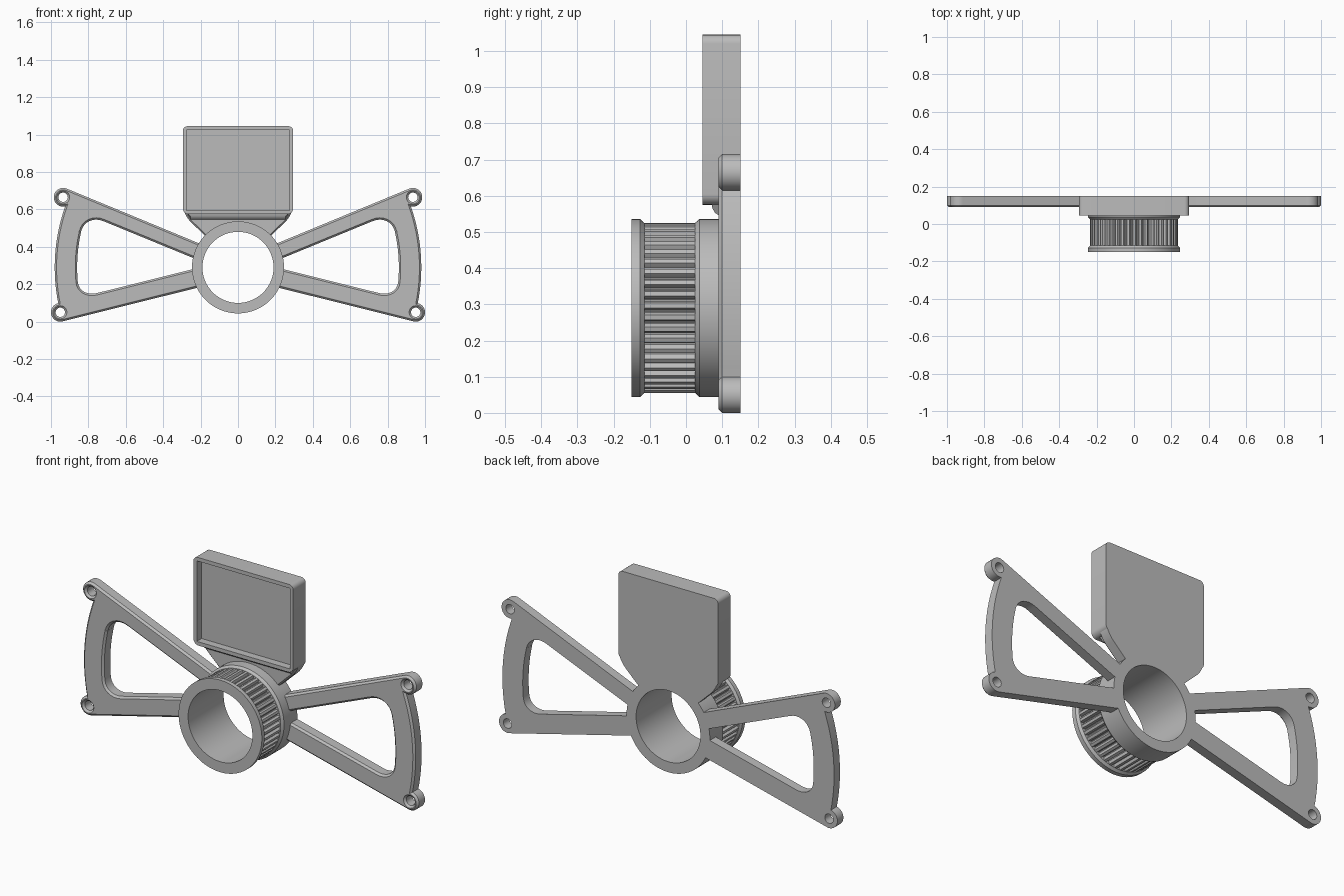
import bpy, bmesh
from math import cos, sin, pi, radians
from mathutils import Vector

cube = bpy.data.objects.get("Cube")
if cube:
    bpy.data.objects.remove(cube)

grey = bpy.data.materials.new("light_grey")
grey.use_nodes = True
COLOUR = (0.5, 0.5, 0.5, 1)
grey.diffuse_color = COLOUR
grey.node_tree.nodes["Principled BSDF"].inputs["Base Color"].default_value = COLOUR

HUB = Vector((0, 0.29))
BORE = 0.19
BACK = 0.15
PLATE = 0.09


def finish(name, bm):
    bmesh.ops.recalc_face_normals(bm, faces=bm.faces)
    mesh = bpy.data.meshes.new(name)
    bm.to_mesh(mesh)
    bm.free()
    mesh.materials.append(grey)
    obj = bpy.data.objects.new(name, mesh)
    bpy.context.collection.objects.link(obj)
    bpy.ops.object.select_all(action='DESELECT')
    obj.select_set(True)
    bpy.context.view_layer.objects.active = obj
    bpy.ops.object.shade_smooth_by_angle(angle=radians(30))
    return obj


def arc(centre, r, a0, a1, n):
    """Points on a circle, angles in degrees."""
    angles = [radians(a0 + (a1 - a0) * i / n) for i in range(n + 1)]
    return [Vector(centre) + Vector((r * cos(a), r * sin(a))) for a in angles]


def circle(centre, r, n=32):
    return arc(centre, r, 0, 360, n)[:-1]


def fillet(start, corner, end, n=8):
    """Nearly circular corner between two tangent points."""
    a, c, b = Vector(start), Vector(corner), Vector(end)
    p, q = a.lerp(c, 0.55), b.lerp(c, 0.55)
    out = []
    for i in range(n + 1):
        t = i / n
        s = 1 - t
        out.append(a * s**3 + p * (3 * s * s * t) + q * (3 * s * t * t) + b * t**3)
    return out


def rounded_box(half_w, z0, z1, r_top, r_bottom):
    pts = []
    for sx, z, sz, r in ((1, z0, 1, r_bottom), (1, z1, -1, r_top),
                         (-1, z1, -1, r_top), (-1, z0, 1, r_bottom)):
        x = sx * half_w
        ends = [(x - sx * r, z), (x, z + sz * r)]
        if sx * sz < 0:
            ends.reverse()
        pts += fillet(ends[0], (x, z), ends[1], 6)
    return pts


def shifted(loop, d):
    """Offset a counter-clockwise loop outwards by d."""
    out = []
    for i, p in enumerate(loop):
        t1 = (p - loop[i - 1]).normalized()
        t2 = (loop[(i + 1) % len(loop)] - p).normalized()
        n1, n2 = Vector((t1.y, -t1.x)), Vector((t2.y, -t2.x))
        out.append(p + (n1 + n2) * (d / max(0.3, 1 + n1.dot(n2))))
    return out


def plate(name, loops, y0, y1, bevel=0.0):
    """Extruded outline (first loop) with holes (others) and a bevelled front."""
    bm = bmesh.new()
    front, back = [], []
    for k, loop in enumerate(loops):
        loop = [p for i, p in enumerate(loop) if (p - loop[i - 1]).length > 1e-5]
        area = sum(loop[i - 1].cross(p) for i, p in enumerate(loop))
        if area < 0:
            loop.reverse()
        rings = [(loop, y1), (loop, y0 + bevel)]
        if bevel:
            rings.append((shifted(loop, bevel if k else -bevel), y0))
        verts = [[bm.verts.new((p.x, y, p.y)) for p in pts] for pts, y in rings]
        n = len(loop)
        for lo, hi in zip(verts, verts[1:]):
            for i in range(n):
                bm.faces.new((lo[i - 1], lo[i], hi[i], hi[i - 1]))
        for ring, store in ((verts[0], back), (verts[-1], front)):
            store += [bm.edges.get((ring[i - 1], ring[i])) for i in range(n)]
    for edges, ny in ((front, -1), (back, 1)):
        bmesh.ops.triangle_fill(bm, edges=edges, use_beauty=True, normal=(0, ny, 0))
    return finish(name, bm)


def lathe(name, profile, steps=96):
    """Closed (radius, y) profile turned about the hub axis."""
    bm = bmesh.new()
    vs = [bm.verts.new((r, y, HUB.y)) for r, y in profile]
    es = [bm.edges.new((vs[i - 1], vs[i])) for i in range(len(vs))]
    bmesh.ops.spin(bm, geom=vs + es, cent=(0, 0, HUB.y), axis=(0, 1, 0),
                   angle=2 * pi, steps=steps)
    bmesh.ops.remove_doubles(bm, verts=bm.verts, dist=1e-5)
    return finish(name, bm)


# Hollow hub: front flange, recessed core for the teeth, rear collar
CORE, CROWN, RIM = 0.218, 0.235, 0.246
lathe("hub", [(BORE, -0.15), (RIM, -0.15), (RIM, -0.127), (CROWN, -0.115),
              (CORE, -0.115), (CORE, 0.025), (CROWN, 0.025), (RIM, 0.037),
              (RIM, BACK), (BORE, BACK)])

# Toothed belt ring
TEETH = 45
ring = []
for i in range(TEETH):
    for f, r in ((0, CROWN), (0.2, CROWN), (0.4, CROWN), (0.5, 0.228),
                 (0.58, 0.221), (0.7, CORE + 0.001), (0.82, 0.221), (0.9, 0.228)):
        a = 2 * pi * (i + f) / TEETH
        ring.append(HUB + Vector((r * cos(a), r * sin(a))))
plate("belt_teeth", [ring, circle(HUB, 0.205, 64)], -0.116, 0.026)

# Side frames: two arms joined by a curved end bar with screw bosses
UPPER, LOWER = (0.935, 0.665), (0.95, 0.05)
wing = [Vector((0.195, 0.413))]
wing += arc(UPPER, 0.05, 112.5, -102.5, 24)
wing += arc(HUB, 0.98, 19.2, -11, 20)
wing += arc(LOWER, 0.05, 76.7, -104, 22)
wing += [Vector((0.19, 0.188)), Vector((0.215, 0.287))]
wing += fillet((0.757, 0.152), (0.849, 0.13), (0.856, 0.211))
wing += arc(HUB, 0.86, -5, 12.8, 12)
wing += fillet((0.839, 0.481), (0.816, 0.579), (0.719, 0.537))
wing += [Vector((0.215, 0.33))]
for side, sx in (("left", 1), ("right", -1)):
    loops = [wing, circle(UPPER, 0.025), circle(LOWER, 0.025)]
    loops = [[Vector((sx * p.x, p.y)) for p in lp] for lp in loops]
    plate(side + "_arm_frame", loops, PLATE, BACK, 0.01)

# Square tray: raised rim in front of a solid back
outer = rounded_box(0.295, 0.575, 1.045, 0.025, 0.03)
recess = [Vector(p) for p in ((-0.275, 0.595), (0.275, 0.595),
                              (0.275, 1.025), (-0.275, 1.025))]
FLOOR = 0.085
plate("tray_rim", [outer, recess], 0.045, FLOOR)
plate("tray_back", [outer], FLOOR, BACK)

# Tapered neck joining the tray to the hub
flank = fillet((0.295, 0.62), (0.293, 0.57), (0.25, 0.53)) + [Vector((0.185, 0.468))]
neck = flank + arc(HUB, 0.215, 44, 136, 24)
neck += [Vector((-p.x, p.y)) for p in reversed(flank)]
plate("neck", [neck], PLATE, BACK, 0.008)

# Concave fillet under the tray
bm = bmesh.new()
section = [(0.092, 0.58), (0.07, 0.58), (0.073, 0.565), (0.08, 0.553), (0.092, 0.545)]
ends = [[bm.verts.new((sx * (0.27 if z > 0.57 else 0.255), y, z)) for y, z in section]
        for sx in (-1, 1)]
for end in ends:
    bm.faces.new(end)
for i in range(len(section)):
    bm.faces.new((ends[0][i - 1], ends[0][i], ends[1][i], ends[1][i - 1]))
finish("neck_fillet", bm)
